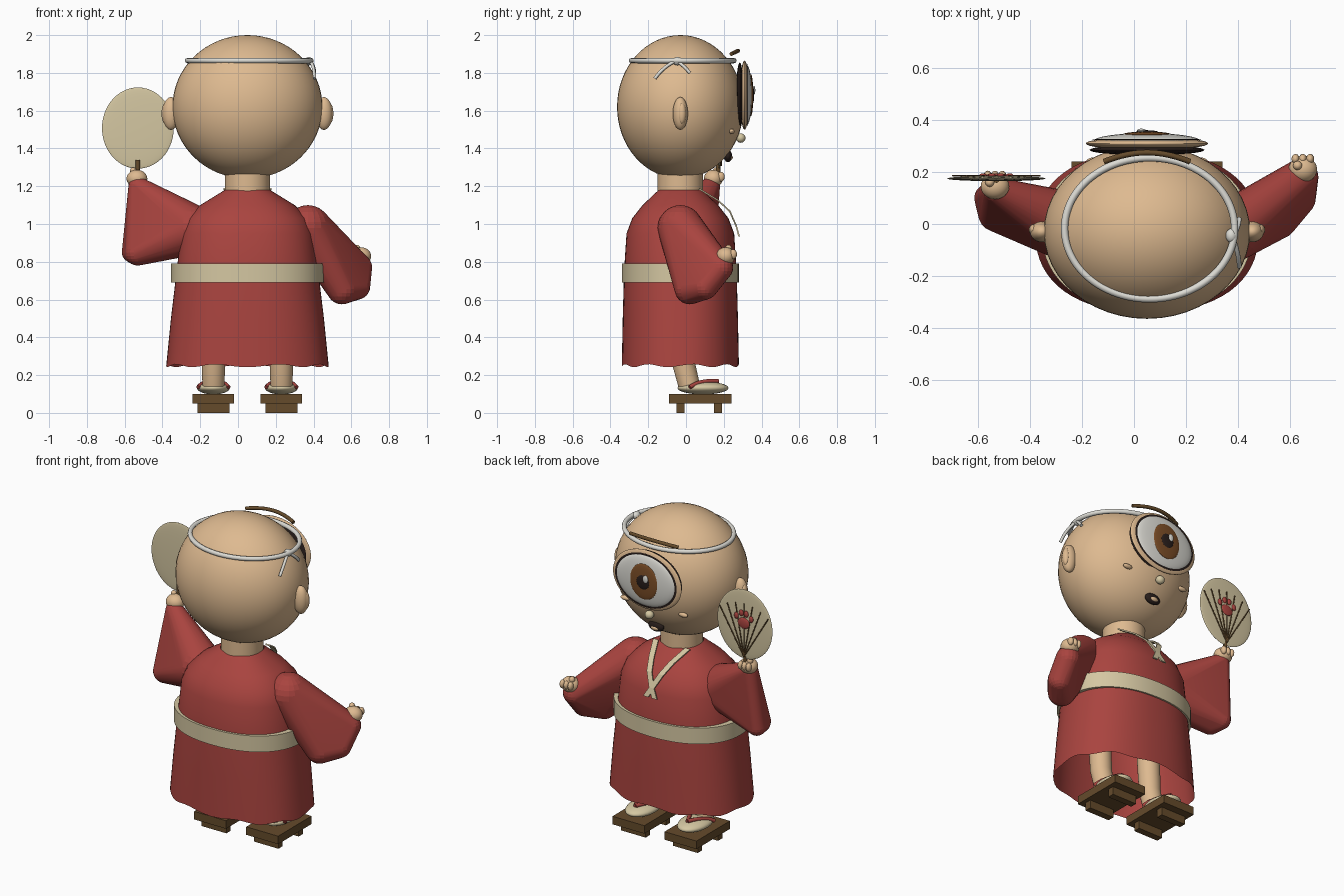
import bpy, bmesh
from math import sin, cos, pi, copysign
from mathutils import Vector

cube = bpy.data.objects.get("Cube")
if cube:
    bpy.data.objects.remove(cube, do_unlink=True)


def material(name, *rgb):
    mat = bpy.data.materials.new(name)
    mat.use_nodes = True
    mat.diffuse_color = (*rgb, 1)
    mat.node_tree.nodes["Principled BSDF"].inputs["Base Color"].default_value = (*rgb, 1)
    return mat


skin = material("warm skin", .73, .49, .28)
red = material("robe red", .40, .058, .05)
cream = material("cream cloth", .66, .57, .36)
wood = material("dark wood", .13, .07, .024)
hazel = material("iris brown", .2, .075, .02)
dark = material("near black", .022, .013, .011)
white = material("soft white", .72, .71, .66)

MID = .05      # centre line of the figure
DEPTH = -.03   # centre of the torso in depth


def finish(name, bm, mat, smooth=True):
    bmesh.ops.recalc_face_normals(bm, faces=bm.faces)
    mesh = bpy.data.meshes.new(name)
    bm.to_mesh(mesh)
    bm.free()
    mesh.materials.append(mat)
    obj = bpy.data.objects.new(name, mesh)
    bpy.context.collection.objects.link(obj)
    if smooth:
        bpy.ops.object.select_all(action='DESELECT')
        bpy.context.view_layer.objects.active = obj
        obj.select_set(True)
        bpy.ops.object.shade_smooth_by_angle(angle=pi / 4)
    return obj


def ellipsoid(name, centre, size, mat, segments=24):
    bm = bmesh.new()
    bmesh.ops.create_uvsphere(bm, u_segments=segments, v_segments=segments * 2 // 3, radius=1)
    bmesh.ops.scale(bm, vec=size, verts=bm.verts)
    bmesh.ops.translate(bm, vec=centre, verts=bm.verts)
    return finish(name, bm, mat)


def box(name, centre, size, mat):
    bm = bmesh.new()
    bmesh.ops.create_cube(bm, size=1)
    bmesh.ops.scale(bm, vec=size, verts=bm.verts)
    bmesh.ops.translate(bm, vec=centre, verts=bm.verts)
    return finish(name, bm, mat, False)


def loft(name, rings, mat, power=2.0, wave=0, count=64, caps=False):
    """Skin a stack of (x, y, z, half width, half depth) rings."""
    bm = bmesh.new()
    loops = []
    for level, (x, y, z, rx, ry) in enumerate(rings):
        loop = []
        for i in range(count):
            a = 2 * pi * i / count
            c, s = (copysign(abs(f(a)) ** (2 / power), f(a)) for f in (cos, sin))
            ripple = wave * sin(9 * a) if level == 0 else 0
            loop.append(bm.verts.new((x + rx * c, y + ry * s, z + ripple)))
        loops.append(loop)
    for low, high in zip(loops, loops[1:]):
        for i in range(count):
            j = (i + 1) % count
            bm.faces.new((low[i], low[j], high[j], high[i]))
    if caps:
        bm.faces.new(loops[0])
        bm.faces.new(loops[-1])
    return finish(name, bm, mat)


def hull(name, balls, mat):
    """Wrap balls of (x, y, z, radius) in one taut cloth shape."""
    bm = bmesh.new()
    for x, y, z, r in balls:
        new = bmesh.ops.create_uvsphere(bm, u_segments=20, v_segments=12, radius=r)["verts"]
        bmesh.ops.translate(bm, vec=(x, y, z), verts=new)
    out = bmesh.ops.convex_hull(bm, input=bm.verts)
    spare = {g for g in out["geom_interior"] if isinstance(g, bmesh.types.BMVert)}
    bmesh.ops.delete(bm, geom=list(spare), context='VERTS')
    return finish(name, bm, mat)


def cord(name, points, radius, mat, closed=False, kind='NURBS'):
    curve = bpy.data.curves.new(name, 'CURVE')
    curve.dimensions = '3D'
    curve.bevel_depth = radius
    curve.bevel_resolution = 2
    curve.use_fill_caps = True
    spline = curve.splines.new(kind)
    spline.points.add(len(points) - 1)
    for p, co in zip(spline.points, points):
        p.co = (*co, 1)
    spline.use_cyclic_u = closed
    if kind == 'NURBS':
        spline.order_u = 3
        spline.use_endpoint_u = not closed
    curve.materials.append(mat)
    obj = bpy.data.objects.new(name, curve)
    bpy.context.collection.objects.link(obj)
    return obj


def ribbon(name, points, width, mat):
    """Flat strip following points, widened sideways, with slight thickness."""
    bm = bmesh.new()
    pairs = []
    for p in points:
        across = Vector((width / 2, 0, 0))
        pairs.append([bm.verts.new(Vector(p) + k * across) for k in (-1, 1)])
    for a, b in zip(pairs, pairs[1:]):
        bm.faces.new((a[0], a[1], b[1], b[0]))
    obj = finish(name, bm, mat, False)
    obj.modifiers.new("thickness", 'SOLIDIFY').thickness = .008
    return obj


# Robe, belt and neck
profile = [(.25, .43, .31), (.5, .405, .305), (.75, .375, .298), (.95, .352, .285),
           (1.03, .32, .255), (1.1, .25, .2), (1.18, .12, .115)]
loft("robe", [(MID, DEPTH, *p) for p in profile], red, power=2.3, wave=.008)
loft("belt", [(MID, DEPTH, z, .405, .31) for z in (.69, .79)], cream, power=2.2, caps=True)
loft("neck", [(MID, DEPTH, z, .12, .12) for z in (1.1, 1.27)], skin)

# Crossed collar strips on the chest
for side, label in ((-1, "right"), (1, "left")):
    path = [(.11, .07, 1.19), (.07, .17, 1.13), (.04, .235, 1.07), (0, .27, .99), (-.03, .285, .935)]
    ribbon(label + "_collar", [(MID + side * x, y, z) for x, y, z in path], .035, cream)

# Sleeves and hands
hull("left_sleeve", [(.37, DEPTH, .98, .12), (.64, .18, .77, .07), (.63, .1, .67, .07),
                     (.55, .02, .655, .08)], red)
hull("right_sleeve", [(-.25, -.01, .97, .135), (-.53, .13, 1.2, .05), (-.56, .1, .85, .055),
                      (-.53, .04, .85, .07)], red)
for label, x, y, z in (("left", .65, .21, .83), ("right", -.535, .145, 1.24)):
    ellipsoid(label + "_hand", (x, y, z), (.055, .05, .047), skin)
    for k in (-1, 0, 1):
        ellipsoid(label + "_finger", (x + .028 * k, y + .04, z + .01), (.016, .02, .026), skin, 12)
    ellipsoid(label + "_thumb", (x - .02, y + .015, z + .04), (.018, .018, .02), skin, 12)

# Head and ears
HEAD = Vector((MID, DEPTH, 1.62))
SIZE = Vector((.397, .335, .38))
ellipsoid("head", HEAD, SIZE, skin, 48)
for side, label in ((-1, "right"), (1, "left")):
    ellipsoid(label + "_ear", (MID + side * .405, DEPTH, 1.585), (.045, .04, .087), skin)
    ellipsoid(label + "_inner_ear", (MID + side * .435, DEPTH + .008, 1.585), (.02, .022, .055), skin, 16)
    ellipsoid(label + "_cheek", (MID + side * .2, .243, 1.49), (.032, .014, .014), skin, 16)

# Single large eye built from stacked lenses
EYE = 1.682
for name, x, y, z, rx, ry, rz, mat in (
        ("eye_backing", 0, .285, 0, .222, .02, .172, dark),
        ("eyelid", 0, .31, 0, .237, .025, .183, skin),
        ("eye_outline", 0, .325, 0, .213, .004, .167, dark),
        ("eye_white", 0, .32, 0, .205, .03, .16, white),
        ("iris", 0, .344, 0, .095, .012, .11, hazel),
        ("pupil", 0, .353, 0, .044, .008, .045, dark),
        ("eye_glint", -.022, .36, .026, .017, .007, .024, white)):
    ellipsoid(name, (MID + x, y, EYE + z), (rx, ry, rz), mat, 32)

# Brow, nose and mouth
cord("eyebrow", [(MID - .165, .24, 1.9), (MID - .08, .275, 1.917), (MID + .08, .275, 1.917),
                 (MID + .165, .24, 1.9)], .011, wood)
ellipsoid("nose", (MID, .29, 1.455), (.027, .025, .025), cream, 16)
ellipsoid("mouth", (MID, .222, 1.36), (.052, .022, .033), dark)
ellipsoid("tongue", (MID, .232, 1.352), (.03, .016, .015), skin, 16)

# Headband with a side knot and two tails
BAND = 1.865
cord("headband", [(.06 + .328 * cos(i * pi / 24), -.017 + .272 * sin(i * pi / 24), BAND)
                  for i in range(48)], .014, white, closed=True)
ellipsoid("headband_knot", (.375, -.045, BAND - .003), (.022, .028, .022), white, 16)
for y, z in ((-.165, 1.77), (.02, 1.8)):
    cord("headband_tail", [(.38, -.05, BAND), (.405, y * .6 - .02, BAND - .03), (.405, y, z)], .009, white)

# Round fan with ribs, handle and paw mark
FAN = Vector((-.53, .175, 1.508))
ellipsoid("fan", FAN, (.19, .01, .215), cream, 40)
cord("fan_handle", [FAN - Vector((0, .005, h)) for h in (.29, .17)], .012, wood, kind='POLY')
for k in range(-3, 4):
    a = k * .19
    tip = FAN + Vector((.31 * sin(a), .011, -.2 + .33 * cos(a)))
    cord("fan_rib", [FAN + Vector((0, .011, -.2)), tip], .0035, wood, kind='POLY')
ellipsoid("paw_pad", FAN + Vector((0, .012, .01)), (.04, .008, .034), red, 20)
for k in (-1.5, -.5, .5, 1.5):
    spot = FAN + Vector((k * .034, .012, .073 - .012 * k * k))
    ellipsoid("paw_toe", spot, (.015, .008, .02), red, 12)

# Legs, socks and wooden sandals
for x, label in ((-.13, "right"), (.23, "left")):
    loft(label + "_leg", [(x, .02, .13, .058, .058), (x, -.015, .27, .062, .062),
                          (x, DEPTH, .5, .065, .065)], skin, count=32)
    ellipsoid(label + "_foot", (x, .09, .132), (.087, .135, .034), cream)
    for side in (-1, 1):
        cord(label + "_strap", [(x + side * .08, .02, .135), (x + side * .05, .07, .172),
                                (x, .17, .168)], .012, red)
    box(label + "_sandal_deck", (x, .075, .075), (.22, .33, .05), wood)
    for y in (-.03, .17):
        box(label + "_sandal_tooth", (x, y, .026), (.17, .042, .052), wood)
